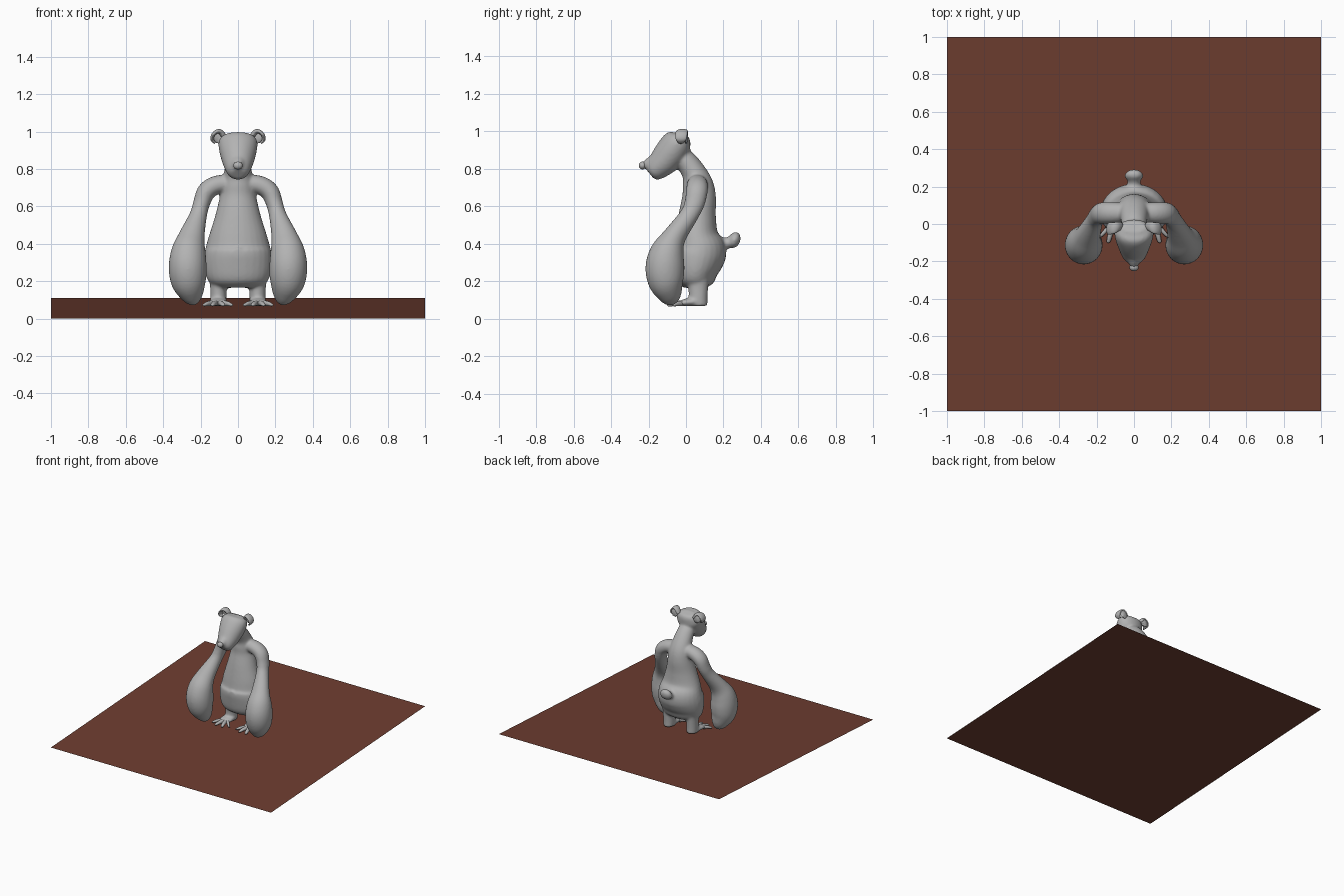
import bpy, bmesh, math
from mathutils import Vector, Matrix

if "Cube" in bpy.data.objects:
    bpy.data.objects.remove(bpy.data.objects["Cube"])


def material(name, rgb):
    m = bpy.data.materials.new(name)
    m.diffuse_color = (*rgb, 1)
    m.use_nodes = True
    m.node_tree.nodes["Principled BSDF"].inputs["Base Color"].default_value = m.diffuse_color
    return m


GREY = material("grey_fur", (0.45, 0.45, 0.45))
BROWN = material("brown_floor", (0.155, 0.047, 0.03))


def finish(bm, name, mat):
    bmesh.ops.recalc_face_normals(bm, faces=bm.faces)
    me = bpy.data.meshes.new(name)
    bm.to_mesh(me)
    bm.free()
    me.materials.append(mat)
    for p in me.polygons:
        p.use_smooth = True
    ob = bpy.data.objects.new(name, me)
    bpy.context.collection.objects.link(ob)
    return ob


def spline(pts, steps=5):
    """Smooth curve through rows of numbers."""
    out = []
    n = len(pts)
    for i in range(n - 1):
        p0, p1, p2, p3 = (pts[max(i - 1, 0)], pts[i], pts[i + 1], pts[min(i + 2, n - 1)])
        for s in range(steps):
            t = s / steps
            out.append([0.5 * (2 * b + (c - a) * t + (2 * a - 5 * b + 4 * c - d) * t * t
                               + (3 * b - a - 3 * c + d) * t ** 3)
                        for a, b, c, d in zip(p0, p1, p2, p3)])
    out.append(list(pts[-1]))
    return out


def loft(bm, pts, ref, side=1, seg=28):
    """Elliptical tube; rows are x, y, z, radius, radius along the second axis.
    ref 'X': first radius lies along x.  ref 'Y': second radius lies along y."""
    rows = spline(pts)
    cs = [Vector(r[:3]) for r in rows]
    rings = []
    for i, r in enumerate(rows):
        t = (cs[min(i + 1, len(cs) - 1)] - cs[max(i - 1, 0)]).normalized()
        if ref == 'X':
            u = Vector((1, 0, 0))
            v = t.cross(u).normalized()
        else:
            u = Vector((0, 1, 0)).cross(t).normalized()
            v = t.cross(u).normalized()
        ring = []
        for k in range(seg):
            a = 2 * math.pi * k / seg
            p = cs[i] + u * (r[3] * math.cos(a)) + v * (r[4] * math.sin(a))
            ring.append(bm.verts.new((p.x * side, p.y, p.z)))
        rings.append(ring)
    for a, b in zip(rings, rings[1:]):
        for k in range(seg):
            j = (k + 1) % seg
            bm.faces.new((a[k], a[j], b[j], b[k]))
    bm.faces.new(rings[0])
    bm.faces.new(rings[-1][::-1])


def ball(bm, loc, radii, tilt=0):
    m = (Matrix.Translation(loc) @ Matrix.Rotation(tilt, 4, 'X')
         @ Matrix.Diagonal((*radii, 1)))
    bmesh.ops.create_uvsphere(bm, u_segments=24, v_segments=16, radius=1, matrix=m)


# floor: thin sheet rising gently to the back
bm = bmesh.new()
bm.faces.new([bm.verts.new((x, y, 0.055 + 0.055 * y))
              for x, y in ((-1, -1), (1, -1), (1, 1), (-1, 1))])
finish(bm, "floor", BROWN)

# body: torso, head, arms and legs fused into one smooth skin
bm = bmesh.new()
loft(bm, [(0, .05, .165, .11, .06), (0, .05, .195, .155, .10), (0, .05, .25, .177, .122),
          (0, .06, .32, .182, .145), (0, .068, .375, .174, .146), (0, .057, .45, .153, .115),
          (0, .06, .55, .122, .10), (0, .07, .65, .098, .09), (0, .062, .72, .088, .082),
          (0, .042, .78, .075, .066), (0, .0, .84, .066, .058), (0, -.05, .88, .06, .05)], 'X')
loft(bm, [(0, -.018, .985, .06, .03), (0, -.026, .967, .088, .058), (0, -.045, .94, .104, .08),
          (0, -.075, .895, .1, .086), (0, -.115, .845, .086, .08), (0, -.155, .805, .07, .066),
          (0, -.18, .782, .055, .052), (0, -.192, .772, .035, .032)], 'X')
loft(bm, [(0, -.15, .85, .045, .04), (0, -.20, .826, .034, .03), (0, -.23, .818, .018, .016)], 'X')
for s in (1, -1):
    loft(bm, [(.02, .06, .72, .05, .05), (.11, .06, .715, .05, .056), (.168, .058, .68, .05, .058),
              (.195, .045, .615, .045, .054), (.213, .015, .55, .047, .05),
              (.247, -.06, .44, .07, .062), (.264, -.098, .36, .092, .09),
              (.269, -.112, .28, .101, .104), (.264, -.107, .2, .095, .096),
              (.248, -.087, .13, .066, .068), (.238, -.075, .09, .036, .04),
              (.235, -.07, .075, .012, .014)], 'Y', s)
    loft(bm, [(.105, .06, .26, .055, .07), (.105, .065, .18, .045, .055),
              (.105, .065, .11, .043, .05), (.105, .065, .068, .042, .05)], 'X', s)
    # foot pad
    loft(bm, [(.105, .10, .085, .03, .015), (.105, .06, .09, .045, .022),
              (.108, 0, .087, .05, .02), (.112, -.035, .08, .045, .013)], 'X', s)
# tail stem and tip
loft(bm, [(0, .17, .40, .045, .045), (0, .215, .402, .035, .03), (0, .245, .412, .038, .034)], 'X')
ball(bm, (0, .258, .42), (.05, .032, .045), -.35)
body = finish(bm, "body", GREY)
rm = body.modifiers.new("fuse", 'REMESH')
rm.mode = 'VOXEL'
rm.voxel_size = 0.008
rm.use_smooth_shade = True
sm = body.modifiers.new("soften", 'SMOOTH')
sm.factor = 0.5
sm.iterations = 8

# nose
bm = bmesh.new()
ball(bm, (0, -.232, .818), (.025, .02, .021))
finish(bm, "nose", GREY)

for s, label in ((1, "right"), (-1, "left")):
    # curled ear flap
    bm = bmesh.new()
    loft(bm, [(.07, -.01, .965, .014, .02), (.09, -.015, .995, .014, .026),
              (.112, -.022, 1.0, .011, .03), (.133, -.025, .982, .01, .032),
              (.138, -.027, .957, .009, .028), (.122, -.028, .938, .006, .014)], 'Y', s)
    # ear back wall
    loft(bm, [(.08, .0, .95, .02, .008), (.105, .002, .968, .032, .01),
              (.13, -.005, .972, .018, .008)], 'Y', s)
    finish(bm, "ear_" + label, GREY)

    # splayed toes
    bm = bmesh.new()
    for ang, ln in ((-42, .075), (-14, .085), (14, .085), (42, .075)):
        d = Vector((math.sin(math.radians(ang)), -math.cos(math.radians(ang)), 0))
        b = Vector((.108 + .03 * d.x, -.01, .083))
        m, e = b + d * ln * .6, b + d * ln
        loft(bm, [(*b, .017, .015), (m.x, m.y, .08, .014, .013),
                  (e.x, e.y, .073, .011, .008),
                  (e.x + d.x * .008, e.y + d.y * .008, .071, .003, .003)], 'X', s, 12)
    finish(bm, "toes_" + label, GREY)
